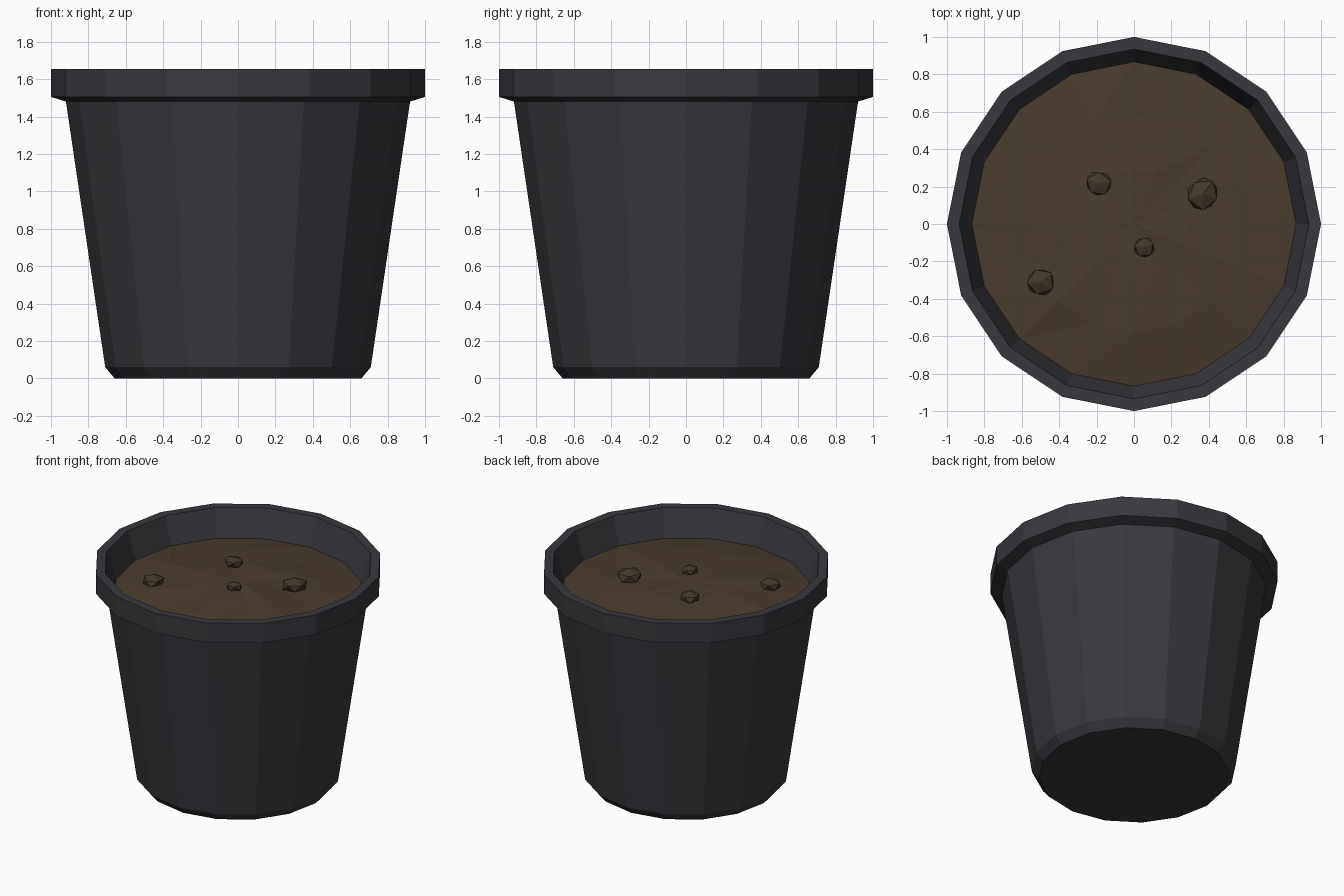
import bpy, bmesh, math, random

if "Cube" in bpy.data.objects:
    bpy.data.objects.remove(bpy.data.objects["Cube"])

random.seed(4)
SIDES = 16


def material(name, rgb):
    m = bpy.data.materials.new(name)
    m.diffuse_color = (*rgb, 1)
    m.use_nodes = True
    m.node_tree.nodes["Principled BSDF"].inputs["Base Color"].default_value = m.diffuse_color
    return m


def finish(bm, name, mat):
    bmesh.ops.recalc_face_normals(bm, faces=bm.faces)
    me = bpy.data.meshes.new(name)
    bm.to_mesh(me)
    bm.free()
    me.materials.append(mat)
    ob = bpy.data.objects.new(name, me)
    bpy.context.collection.objects.link(ob)
    return ob


def ring(bm, r, z, jitter=0.0):
    return [bm.verts.new((r * math.cos(2 * math.pi * i / SIDES),
                          r * math.sin(2 * math.pi * i / SIDES),
                          z + random.uniform(-jitter, jitter)))
            for i in range(SIDES)]


def bridge(bm, a, b, triangles=False):
    for i in range(SIDES):
        j = (i + 1) % SIDES
        if triangles:
            bm.faces.new((a[i], a[j], b[j]))
            bm.faces.new((a[i], b[j], b[i]))
        else:
            bm.faces.new((a[i], a[j], b[j], b[i]))


plastic = material("charcoal plastic", (0.040, 0.039, 0.047))
earth = material("brown soil", (0.066, 0.044, 0.026))
clod = material("dark soil clod", (0.056, 0.038, 0.022))

# Pot: chamfered foot, tapered wall, overhanging rim and inner wall
profile = [(0.66, 0), (0.71, 0.06), (0.92, 1.48), (1.0, 1.505),
           (1.0, 1.655), (0.935, 1.655), (0.86, 1.43)]
bm = bmesh.new()
rings = [ring(bm, r, z) for r, z in profile]
for a, b in zip(rings, rings[1:]):
    bridge(bm, a, b)
bm.faces.new(rings[0])
bm.faces.new(rings[-1])
finish(bm, "pot", plastic)

# Soil: low, uneven mound
bm = bmesh.new()
rings = [ring(bm, 0.868, 1.45), ring(bm, 0.58, 1.488, 0.014),
         ring(bm, 0.29, 1.512, 0.012)]
for a, b in zip(rings, rings[1:]):
    bridge(bm, a, b, True)
centre = bm.verts.new((0, 0, 1.525))
for i in range(SIDES):
    bm.faces.new((rings[-1][i], rings[-1][(i + 1) % SIDES], centre))
finish(bm, "soil", earth)

# Clods: squashed, irregular lumps resting in the soil
clods = [(-0.19, 0.215, 1.535, 0.072), (0.37, 0.16, 1.53, 0.092),
         (0.055, -0.125, 1.545, 0.060), (-0.5, -0.31, 1.51, 0.080)]
for n, (x, y, z, r) in enumerate(clods, 1):
    bm = bmesh.new()
    bmesh.ops.create_icosphere(bm, subdivisions=1, radius=r)
    for v in bm.verts:
        v.co *= random.uniform(0.92, 1.08)
        v.co.z *= 0.55
    ob = finish(bm, f"soil_clod_{n}", clod)
    ob.location = (x, y, z)
    ob.rotation_euler.z = random.uniform(0, 2 * math.pi)
